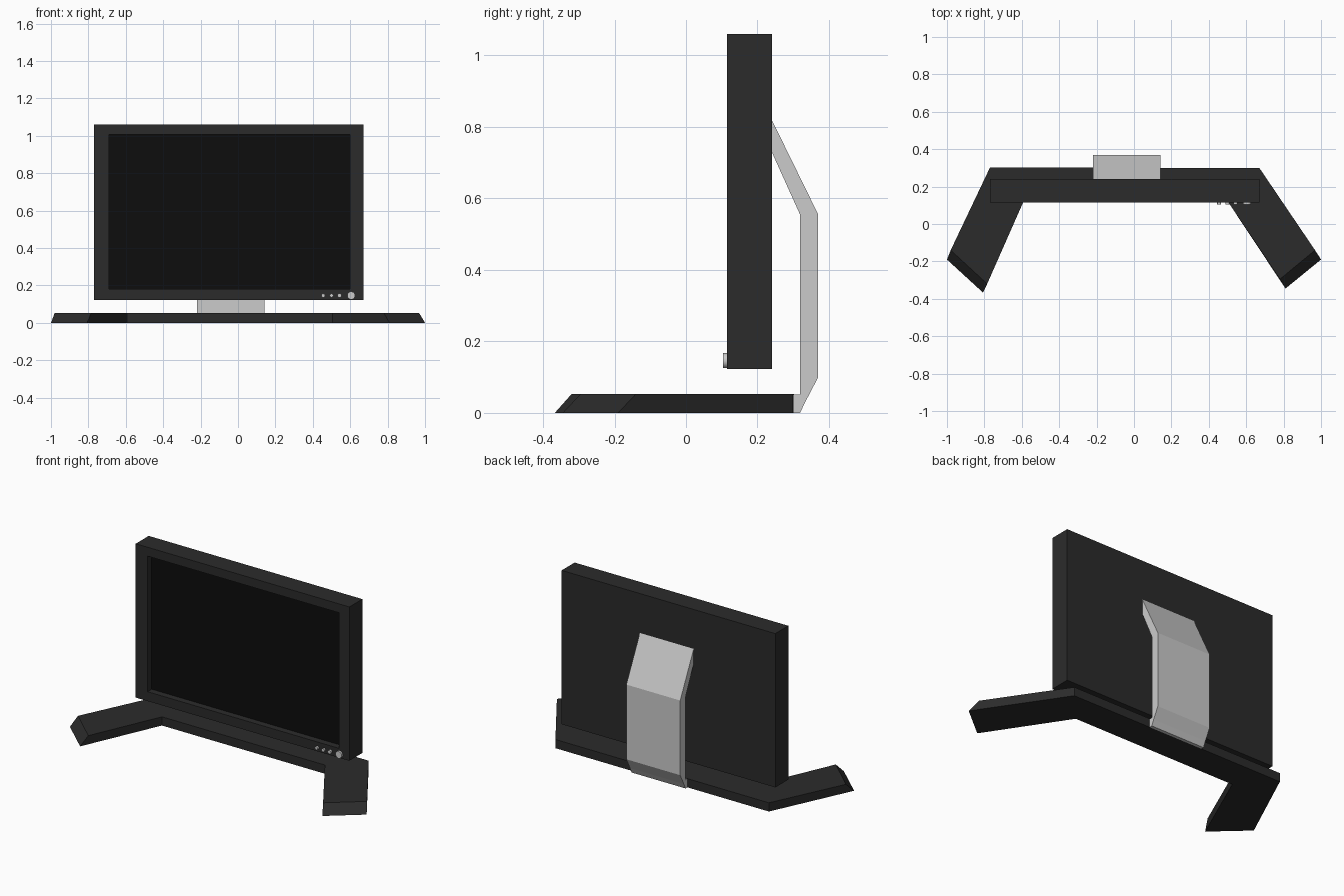
import bpy, bmesh, math
from mathutils import Matrix

if "Cube" in bpy.data.objects:
    bpy.data.objects.remove(bpy.data.objects["Cube"])


def material(name, v):
    m = bpy.data.materials.new(name)
    m.diffuse_color = (v, v, v, 1)
    m.use_nodes = True
    m.node_tree.nodes["Principled BSDF"].inputs["Base Color"].default_value = m.diffuse_color
    return m


DARK = material("dark_plastic", 0.024)
BLACK = material("black_glass", 0.004)


def finish(name, bm, mat=None):
    bmesh.ops.recalc_face_normals(bm, faces=bm.faces)
    me = bpy.data.meshes.new(name)
    bm.to_mesh(me)
    bm.free()
    ob = bpy.data.objects.new(name, me)
    bpy.context.collection.objects.link(ob)
    if mat:
        me.materials.append(mat)
    return ob


def loft(name, rings, mat=None, caps=True):
    """Skin a run of closed rings of points."""
    bm = bmesh.new()
    vs = [[bm.verts.new(p) for p in r] for r in rings]
    n = len(rings[0])
    for a, b in zip(vs, vs[1:]):
        for i in range(n):
            j = (i + 1) % n
            bm.faces.new((a[i], a[j], b[j], b[i]))
    if caps:
        bm.faces.new(vs[0])
        bm.faces.new(vs[-1])
    return finish(name, bm, mat)


def rect(x0, x1, z0, z1, y):
    return [(x0, y, z0), (x1, y, z0), (x1, y, z1), (x0, y, z1)]


# Monitor housing: back panel, sides, front bezel, recess walls and floor
outer = (-0.77, 0.67, 0.123, 1.06)
inner = (-0.69, 0.60, 0.18, 1.006)
housing = loft("monitor_housing", [rect(*outer, 0.24), rect(*outer, 0.115),
                                   rect(*inner, 0.115), rect(*inner, 0.155)], DARK)
# Screen: the recess floor in black glass
housing.data.materials.append(BLACK)
housing.data.polygons[-1].material_index = 1

# Splayed foot: cross-sections (outer top, outer bottom, inner bottom, inner top)
H = 0.053


def section(ob, ib, ot=None, it=None):
    ot, it = ot or ob, it or ib
    return [(*ot, H), (*ob, 0), (*ib, 0), (*it, H)]


loft("splayed_foot", [
    section((-1.0, -0.19), (-0.807, -0.367), (-0.98, -0.14), (-0.785, -0.32)),
    section((-0.77, 0.302), (-0.593, 0.115)),
    section((0.67, 0.30), (0.505, 0.115)),
    section((1.0, -0.19), (0.81, -0.345), (0.968, -0.14), (0.78, -0.295)),
], DARK)

# Support arm: bent plate, (front y, z) and (back y, z) at each bend
bends = [((0.24, 0.73), (0.24, 0.82)), ((0.319, 0.555), (0.37, 0.555)),
         ((0.319, 0.10), (0.37, 0.10)), ((0.319, 0.051), (0.335, 0.033)),
         ((0.298, 0.051), (0.319, 0.0)), ((0.298, 0.03), (0.298, 0.0))]
XL, XR = -0.22, 0.143
loft("support_arm", [[(XL, *f), (XR, *f), (XR, *b), (XL, *b)] for f, b in bends])

# Control buttons along the lower right bezel
for i, (x, r) in enumerate([(0.455, 0.01), (0.50, 0.01), (0.543, 0.011), (0.605, 0.021)]):
    bm = bmesh.new()
    m = Matrix.Translation((x, 0.111, 0.146)) @ Matrix.Rotation(math.pi / 2, 4, 'X')
    bmesh.ops.create_cone(bm, cap_ends=True, segments=24, radius1=r, radius2=r,
                          depth=0.016, matrix=m)
    name = "power_button" if i == 3 else f"menu_button_{i + 1}"
    b = finish(name, bm)
    bpy.context.view_layer.objects.active = b
    b.select_set(True)
    bpy.ops.object.shade_smooth_by_angle()
    b.select_set(False)
